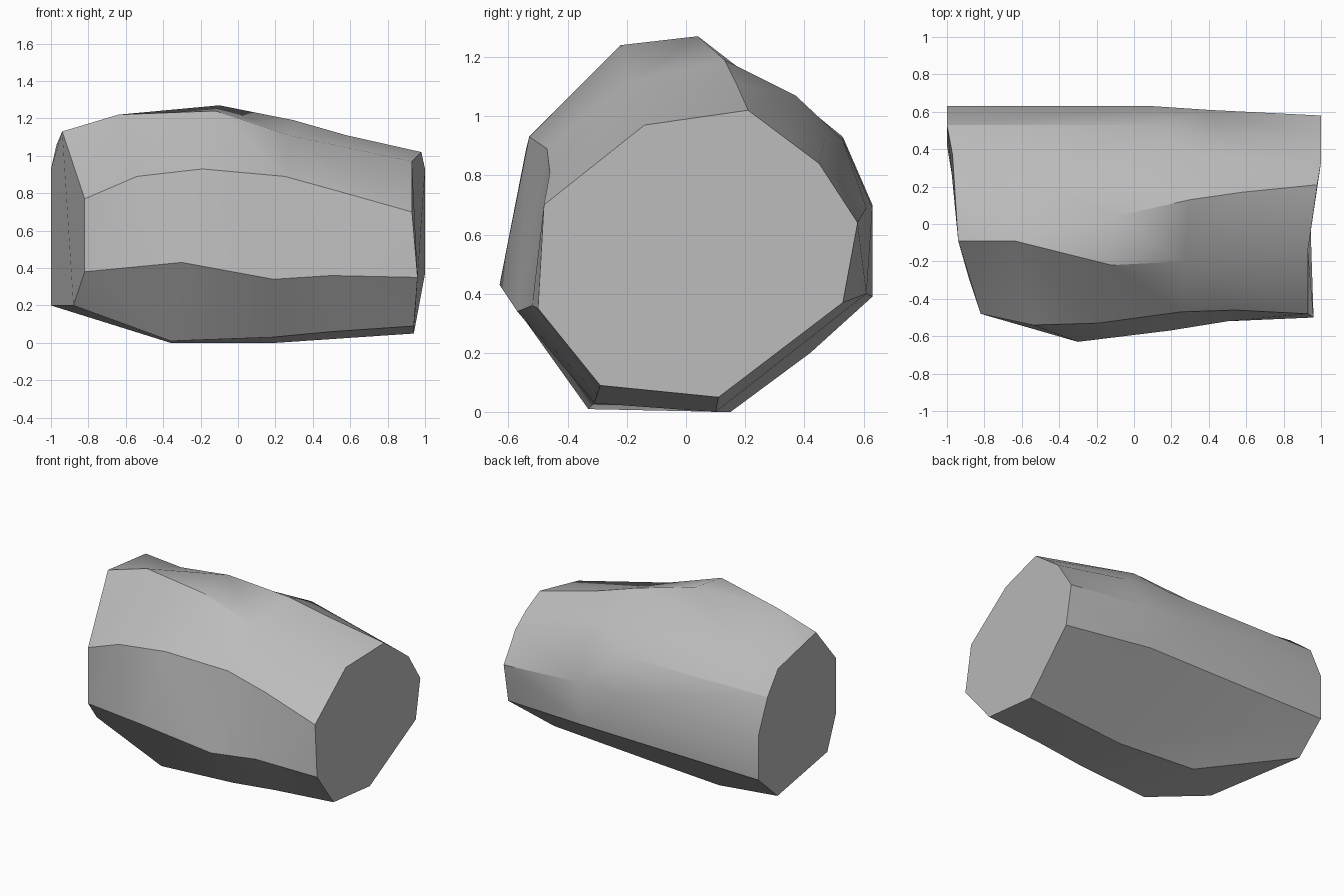
import bpy
import bmesh
import math

# Remove the default cube if the scene has one
default_cube = bpy.data.objects.get("Cube")
if default_cube:
    bpy.data.objects.remove(default_cube, do_unlink=True)


def make_material(name, colour):
    """Plain flat-colour material."""
    material = bpy.data.materials.new(name)
    material.use_nodes = True
    material.diffuse_color = colour
    shader = next(n for n in material.node_tree.nodes if n.type == 'BSDF_PRINCIPLED')
    shader.inputs["Base Color"].default_value = colour
    return material


def add_vertex(bm, known, point):
    """Reuse a vertex wherever two ridges meet."""
    if point not in known:
        known[point] = bm.verts.new(point)
    return known[point]


def add_face(bm, corners):
    """Add a face, ignoring repeated corners."""
    unique = list(dict.fromkeys(corners))
    if len(unique) > 2:
        bm.faces.new(unique)


def stitch(bm, first, second):
    """Fill the strip between two ridges, always taking the nearer next step."""
    i = j = 0
    while i + 1 < len(first) or j + 1 < len(second):
        step_first = j + 1 == len(second) or (
            i + 1 < len(first) and first[i + 1].co.x <= second[j + 1].co.x)
        if step_first:
            add_face(bm, (first[i], first[i + 1], second[j]))
            i += 1
        else:
            add_face(bm, (first[i], second[j + 1], second[j]))
            j += 1


def build_stone(name, ridges, material):
    """Join the ridges into a closed faceted body with two end faces."""
    bm = bmesh.new()
    known = {}
    rows = [[add_vertex(bm, known, p) for p in ridge] for ridge in ridges]
    for row, following in zip(rows, rows[1:] + rows[:1]):
        stitch(bm, row, following)
    add_face(bm, [row[0] for row in rows])
    add_face(bm, [row[-1] for row in rows])
    bmesh.ops.recalc_face_normals(bm, faces=bm.faces[:])
    mesh = bpy.data.meshes.new(name)
    bm.to_mesh(mesh)
    bm.free()
    mesh.materials.append(material)
    stone = bpy.data.objects.new(name, mesh)
    bpy.context.collection.objects.link(stone)
    return stone


# Ridges run along the stone, listed once around its girth
front_upper = [(-.82, -.48, .77), (-.54, -.54, .89), (-.19, -.53, .93),
               (.25, -.47, .89), (.54, -.46, .81), (.93, -.48, .7)]
top_front = [(-.94, -.09, 1.13), (-.64, -.09, 1.22), (-.12, -.22, 1.24),
             (.27, -.2, 1.11), (.93, -.14, .97)]
crest = top_front[:2] + [(-.1, .04, 1.27), (.3, .13, 1.19),
                         (.58, .17, 1.11), (.98, .21, 1.02)]
top_back = [(-.97, .37, 1.06), (-.62, .26, 1.1), (.31, .37, 1.07), (1, .33, .93)]
back_shoulder = [(-1, .53, .93), (.16, .53, .92), (.45, .47, .93), (1, .45, .84)]
back_upper = [(-1, .63, .7), (.1, .63, .69), (.4, .61, .69), (1, .58, .64)]
back_lower = [(-1, .63, .39), (.38, .61, .4), (1, .53, .37)]
base_back = [(-1, .42, .2), (-.36, .15, 0), (.2, .1, 0), (.94, .11, .05)]
base_front = [(-.88, -.3, .2), (-.36, -.33, .01), (.18, -.31, .03),
              (.5, -.3, .06), (.94, -.29, .09)]
front_lower = [(-.82, -.48, .38), (-.3, -.63, .43), (.19, -.57, .34),
               (.5, -.52, .36), (.96, -.5, .35)]

grey = make_material("stone grey", (.5, .5, .5, 1))
stone = build_stone("stone", [front_upper, top_front, crest, top_back, back_shoulder,
                              back_upper, back_lower, base_back, base_front,
                              front_lower], grey)

# Soft shading across shallow facets, crisp ridges elsewhere
bpy.ops.object.select_all(action='DESELECT')
stone.select_set(True)
bpy.context.view_layer.objects.active = stone
bpy.ops.object.shade_smooth_by_angle(angle=math.radians(30))
